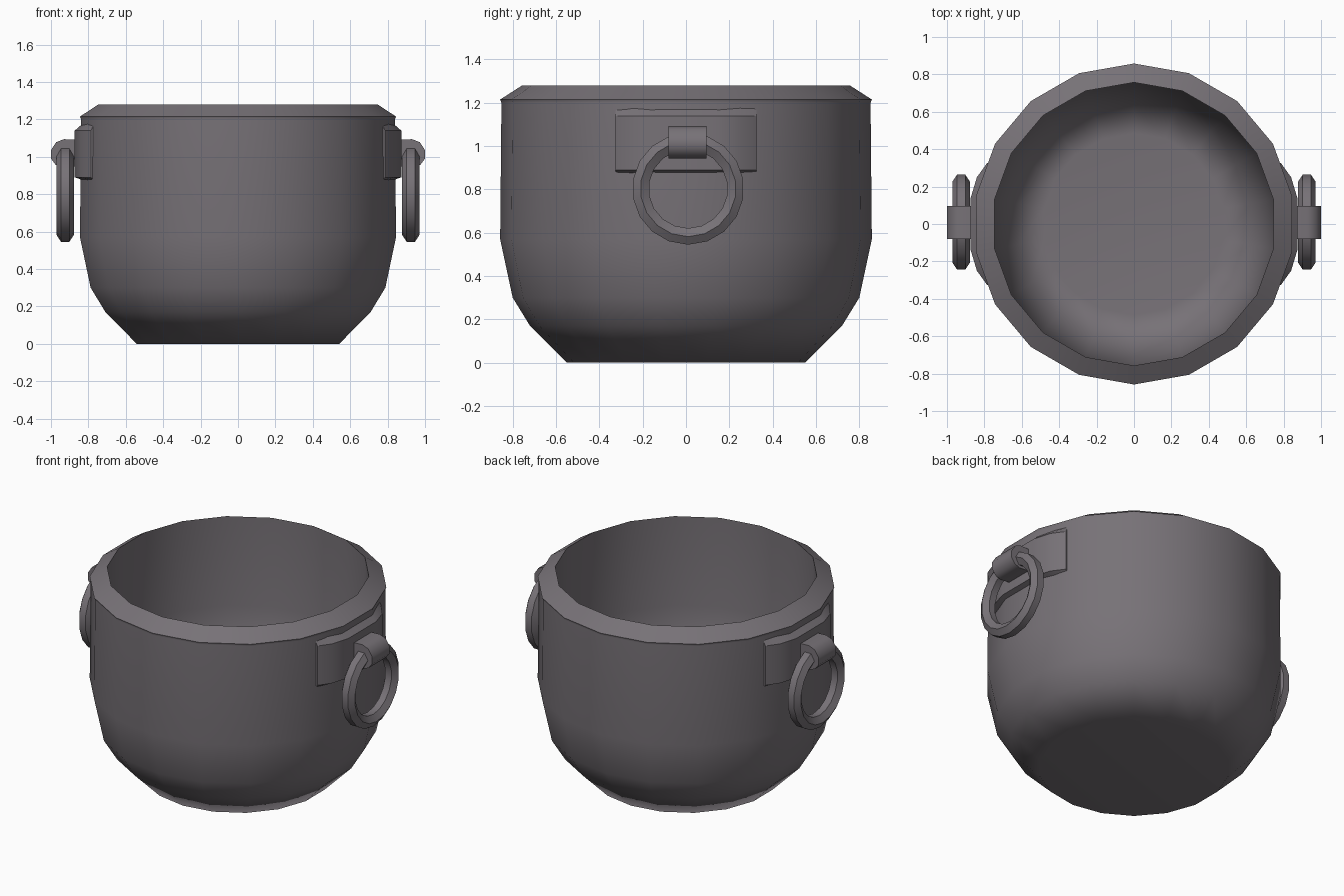
import bpy, bmesh, math

if "Cube" in bpy.data.objects:
    bpy.data.objects.remove(bpy.data.objects["Cube"])

metal = bpy.data.materials.new("dark grey metal")
metal.diffuse_color = (0.185, 0.168, 0.185, 1)
metal.use_nodes = True
metal.node_tree.nodes["Principled BSDF"].inputs["Base Color"].default_value = metal.diffuse_color


def make(name, verts, faces, angle=50):
    me = bpy.data.meshes.new(name)
    me.from_pydata(verts, [], faces)
    bm = bmesh.new()
    bm.from_mesh(me)
    bmesh.ops.recalc_face_normals(bm, faces=bm.faces)
    bm.to_mesh(me)
    bm.free()
    me.materials.append(metal)
    ob = bpy.data.objects.new(name, me)
    bpy.context.collection.objects.link(ob)
    bpy.ops.object.select_all(action='DESELECT')
    ob.select_set(True)
    bpy.context.view_layer.objects.active = ob
    bpy.ops.object.shade_smooth_by_angle(angle=math.radians(angle))
    mod = ob.modifiers.new("weighted", 'WEIGHTED_NORMAL')
    mod.keep_sharp = True
    return ob


def loft(sections, closed):
    """Join equal sections (lists of points) into a tube, capped when open."""
    n, m = len(sections), len(sections[0])
    verts = [p for s in sections for p in s]
    faces = []
    for i in range(n if closed else n - 1):
        a, b = i * m, (i + 1) % n * m
        for j in range(m):
            k = (j + 1) % m
            faces.append((a + j, a + k, b + k, b + j))
    if not closed:
        faces += [tuple(range(m)), tuple(range((n - 1) * m, n * m))]
    return verts, faces


# pot: 18-sided lathe, outside then rim then inside
N = 18
outer = [(.55, 0), (.72, .17), (.80, .30), (.858, .57)]
inner = [(r * .883, .20 + z * .9) for r, z in reversed(outer)]
profile = outer + [(.852, 1.20), (.858, 1.215), (.757, 1.28)] + inner
rings = [[(r * math.sin(2 * math.pi * i / N), r * math.cos(2 * math.pi * i / N), z)
          for i in range(N)] for r, z in profile]
make("pot", *loft(rings, False))

for s, side in ((1, "right"), (-1, "left")):
    # curved mounting plate with sloped top and bottom edges
    sections = []
    for x_in, x_out, y in ((.77, .786, -.325), (.80, .84, -.25), (.83, .873, -.14),
                           (.83, .873, .14), (.80, .84, .25), (.77, .786, .325)):
        sections.append([(s * x_in, y, .875), (s * x_out, y, .89),
                         (s * x_out, y, 1.14), (s * x_in, y, 1.177)])
    make(side + "_plate", *loft(sections, False), 30)

    # rounded lug holding the ring
    outline = [(.85, 1.09), (.93, 1.094), (.972, 1.078), (1.0, 1.035),
               (1.0, .99), (.975, .957), (.94, .943), (.85, .95)]
    make(side + "_lug", *loft([[(s * x, y, z) for x, z in outline]
                               for y in (-.08, .095)], False), 45)

    # hanging ring with hexagonal section
    section = [(.022, .258), (.046, .221), (.022, .182),
               (-.022, .182), (-.046, .221), (-.022, .258)]
    ring = []
    for i in range(18):
        a = 2 * math.pi * i / 18
        ring.append([(s * (.924 + dx), .01 + r * math.sin(a), .803 - r * math.cos(a))
                     for dx, r in section])
    make(side + "_ring", *loft(ring, True), 30)
